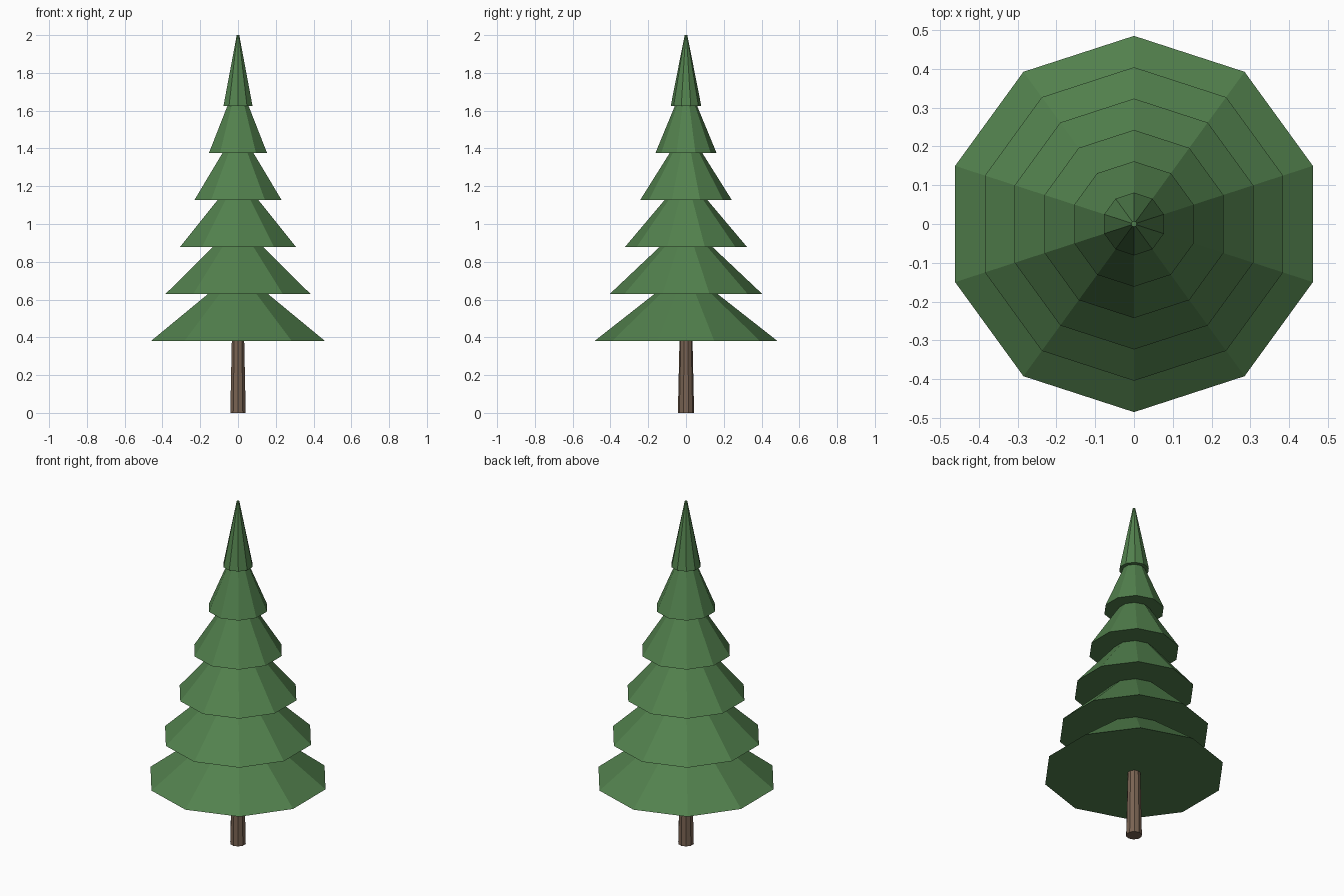
import bpy

cube = bpy.data.objects.get("Cube")
if cube:
    bpy.data.objects.remove(cube, do_unlink=True)


def make_material(name, rgb):
    mat = bpy.data.materials.new(name)
    mat.use_nodes = True
    colour = (*rgb, 1.0)
    mat.diffuse_color = colour
    mat.node_tree.nodes["Principled BSDF"].inputs["Base Color"].default_value = colour
    return mat


def add_cone(name, sides, bottom, top, z, height, mat):
    bpy.ops.mesh.primitive_cone_add(vertices=sides, radius1=bottom, radius2=top,
                                    depth=height, location=(0, 0, z + height / 2))
    obj = bpy.context.object
    obj.name = name
    obj.data.materials.append(mat)
    return obj


needle_green = make_material("needle green", (0.085, 0.22, 0.075))
bark_brown = make_material("bark brown", (0.19, 0.125, 0.085))

# Tapered trunk, reaching up inside the lowest tier
add_cone("trunk", 10, 0.043, 0.033, 0, 0.45, bark_brown)

# Six flat-shaded tiers of branches, evenly stacked and shrinking upward
TIERS = 6
HEIGHT = 0.375
STEP = 0.249
for i in range(TIERS):
    radius = 0.485 * (TIERS - i) / TIERS
    base = 2 - HEIGHT - STEP * (TIERS - 1 - i)
    add_cone(f"branch_tier_{i + 1}", 10, radius, 0.007, base, HEIGHT, needle_green)
